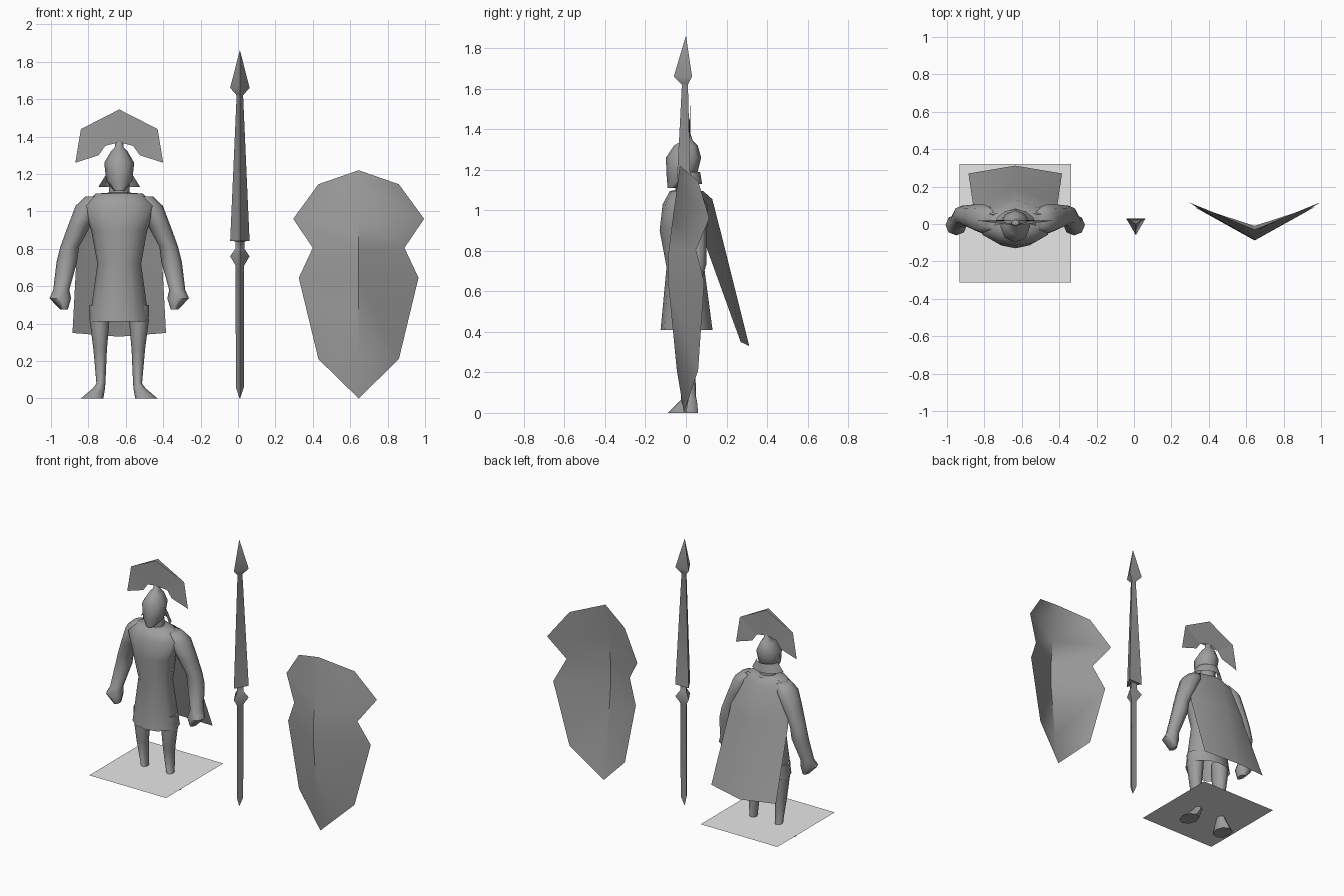
import bpy, bmesh
from math import sin, cos, pi, radians

cube = bpy.data.objects.get("Cube")
if cube:
    bpy.data.objects.remove(cube)


def material(name, value):
    m = bpy.data.materials.new(name)
    m.use_nodes = True
    color = (value, value, value, 1)
    m.diffuse_color = color
    m.node_tree.nodes["Principled BSDF"].inputs["Base Color"].default_value = color
    return m


GREY = material("mid grey", 0.34)
LIGHT = material("light grey", 0.8)
FIGURE_X, SPEAR_X, SHIELD_X = -0.635, 0.01, 0.645


def build(name, verts, faces, x, mat=GREY, mirror=False, angle=55):
    """Make a mesh object, weld it, face it outward and smooth it."""
    mesh = bpy.data.meshes.new(name)
    mesh.from_pydata(verts, [], faces)
    bm = bmesh.new()
    bm.from_mesh(mesh)
    bmesh.ops.remove_doubles(bm, verts=bm.verts, dist=0.0005)
    bmesh.ops.recalc_face_normals(bm, faces=bm.faces)
    bm.to_mesh(mesh)
    bm.free()
    mesh.materials.append(mat)
    obj = bpy.data.objects.new(name, mesh)
    bpy.context.collection.objects.link(obj)
    obj.location.x = x
    if mirror:
        obj.modifiers.new("Mirror", "MIRROR")
    bpy.ops.object.select_all(action="DESELECT")
    obj.select_set(True)
    bpy.context.view_layer.objects.active = obj
    bpy.ops.object.shade_smooth_by_angle(angle=radians(angle))
    return obj


def loft(name, sections, x, n=8, caps=(True, True), **options):
    """Skin horizontal ovals given as (centre x, centre y, z, radius x, radius y)."""
    verts, faces = [], []
    for cx, cy, z, rx, ry in sections:
        for i in range(n):
            a = 2 * pi * i / n - pi / 2
            verts.append((cx + rx * cos(a), cy + ry * sin(a), z))
    for s in range(len(sections) - 1):
        for i in range(n):
            j = (i + 1) % n
            faces.append((s * n + i, s * n + j, s * n + n + j, s * n + n + i))
    if caps[0]:
        faces.append(tuple(range(n)))
    if caps[1]:
        faces.append(tuple(range(len(verts) - n, len(verts))))
    return build(name, verts, faces, x, **options)


def sheet(name, rows, x):
    """Symmetric folded sheet, rows of (z, half width, edge y, centre y, centre z)."""
    verts, faces = [], []
    for z, half, edge, mid, mid_z in rows:
        verts += [(-half, edge, z), (0, mid, mid_z), (half, edge, z)]
    for r in range(len(rows) - 1):
        for i in (3 * r, 3 * r + 1):
            faces.append((i, i + 1, i + 4, i + 3))
    return build(name, verts, faces, x)


# Tunic, chest and neck
loft("tunic", [
    (0, 0.003, 0.41, 0.16, 0.128),
    (0, -0.003, 0.72, 0.117, 0.093),
    (0, -0.015, 0.90, 0.15, 0.115),
    (0, -0.003, 1.03, 0.20, 0.112),
    (0, 0, 1.095, 0.125, 0.08),
    (0, 0, 1.10, 0.056, 0.052),
    (0, 0, 1.18, 0.052, 0.05)], FIGURE_X, n=12, caps=(False, True))

# Arms with closed hands
loft("arms", [
    (0.13, 0.02, 1.08, 0.05, 0.05),
    (0.165, 0.025, 1.03, 0.068, 0.08),
    (0.215, 0.035, 0.92, 0.06, 0.07),
    (0.265, 0.045, 0.81, 0.05, 0.055),
    (0.28, 0.045, 0.73, 0.055, 0.055),
    (0.31, 0.01, 0.58, 0.043, 0.045),
    (0.315, -0.005, 0.535, 0.058, 0.056),
    (0.295, -0.005, 0.475, 0.02, 0.035)], FIGURE_X, mirror=True)

# Legs with outward feet
loft("legs", [
    (0.105, 0, 0.50, 0.055, 0.06),
    (0.105, 0, 0.41, 0.052, 0.06),
    (0.102, 0, 0.26, 0.036, 0.045),
    (0.098, 0.02, 0.08, 0.024, 0.03),
    (0.108, 0.01, 0.055, 0.032, 0.045),
    (0.145, -0.015, 0, 0.06, 0.075)], FIGURE_X, mirror=True)

# Helmet with chin point and crest stem
loft("helmet", [
    (0, -0.06, 1.11, 0.028, 0.03),
    (0, -0.022, 1.165, 0.07, 0.073),
    (0, -0.012, 1.26, 0.08, 0.087),
    (0, 0, 1.32, 0.045, 0.058),
    (0, 0.008, 1.345, 0.022, 0.025),
    (0, 0.008, 1.375, 0.022, 0.015)], FIGURE_X)

# Flared neck guard around the back of the helmet
steps = 6
guard = []
for i in range(steps + 1):
    a = pi * i / steps
    guard += [(0.075 * cos(a), 0.07 * sin(a), 1.19),
              (0.112 * cos(a), 0.09 * sin(a) - 0.01, 1.13)]
build("neck_guard", guard,
      [(2 * i, 2 * i + 2, 2 * i + 3, 2 * i + 1) for i in range(steps)], FIGURE_X)

# Fan crest, two thin layers that meet at the ends
for label, mid_y in (("front", -0.008), ("back", 0.022)):
    build("crest_" + label, [
        (0.235, 0.018, 1.26), (0.205, 0.018, 1.44), (0, mid_y, 1.545),
        (0, mid_y, 1.37), (0.075, 0.016, 1.35), (0.11, 0.018, 1.30)],
        [(0, 1, 4, 5), (1, 2, 3, 4)], FIGURE_X, mirror=True)

# Cape
sheet("cape", [
    (1.095, 0.12, 0.05, 0.085, 1.095),
    (1.04, 0.20, 0.06, 0.13, 1.055),
    (0.82, 0.225, 0.10, 0.19, 0.82),
    (0.35, 0.25, 0.27, 0.312, 0.33)], FIGURE_X)

# Ground plate around the ankles
build("ground_plate", [(-0.297, -0.313, 0.08), (0.297, -0.313, 0.08),
                       (0.297, 0.32, 0.08), (-0.297, 0.32, 0.08)],
      [(0, 1, 2, 3)], FIGURE_X, mat=LIGHT)

# Three-sided spear
spear = [(0, 0.002), (0.06, 0.025), (0.71, 0.026), (0.76, 0.06), (0.80, 0.028),
         (0.84, 0.028), (0.841, 0.06), (1.62, 0.02), (1.625, 0.024),
         (1.66, 0.06), (1.86, 0.001)]
loft("spear", [(0, 0, z, r, r) for z, r in spear], SPEAR_X, n=3)

# Folded shield with waisted outline
sheet("shield", [(z, half, edge, mid, z) for z, half, edge, mid in [
    (1.22, 0, -0.03, -0.03),
    (1.145, 0.215, 0.06, -0.04),
    (0.96, 0.35, 0.115, -0.065),
    (0.805, 0.245, 0.05, -0.085),
    (0.645, 0.32, 0.09, -0.088),
    (0.21, 0.215, 0.06, -0.045),
    (0, 0, -0.01, -0.01)]], SHIELD_X)
